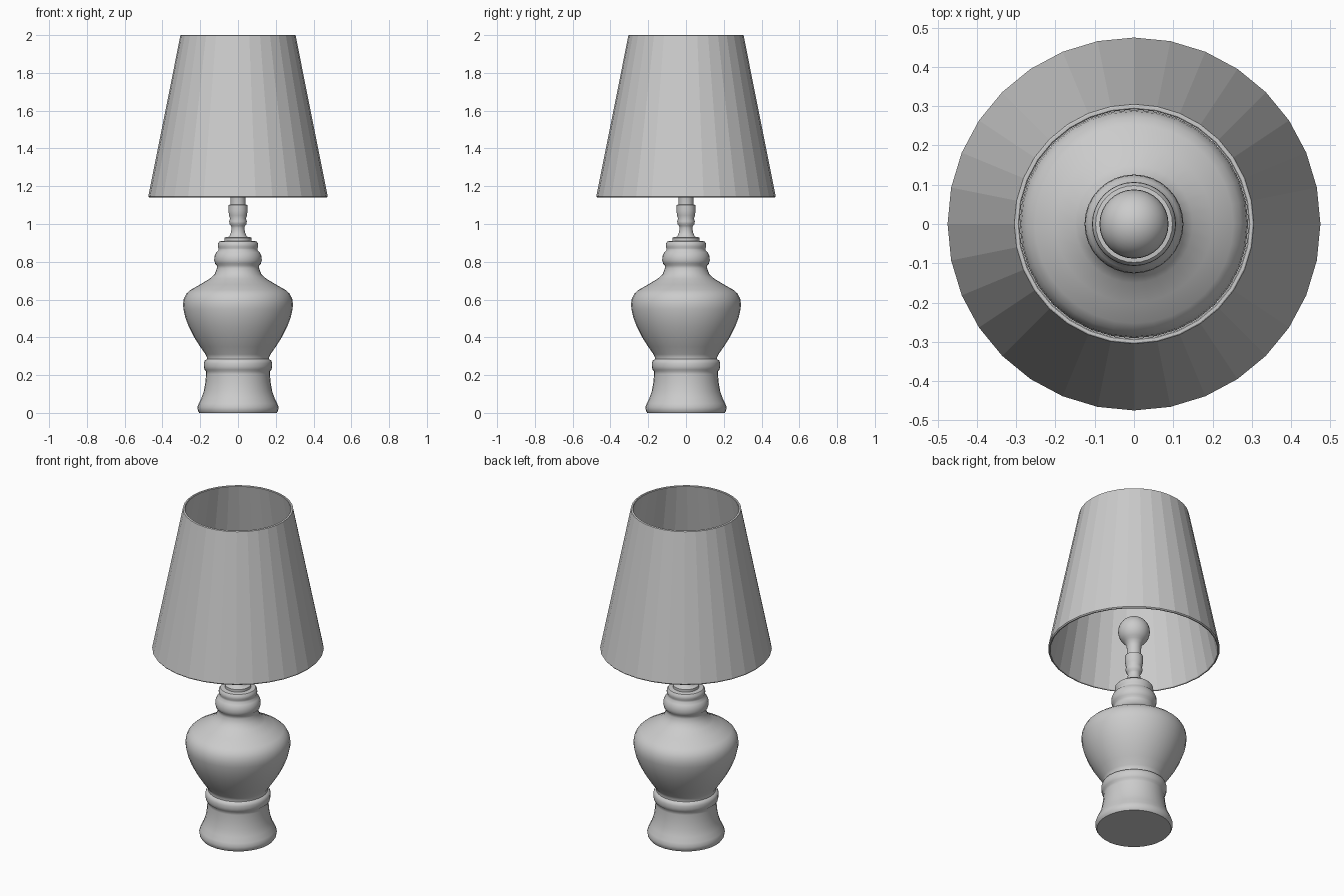
import bpy, bmesh, math

if "Cube" in bpy.data.objects:
    bpy.data.objects.remove(bpy.data.objects["Cube"])

SIDES = 32


def lathe(name, profile, smooth=True, closed=False):
    """Spin a list of (radius, z) points around the z axis."""
    bm = bmesh.new()
    rings = []
    for r, z in profile:
        if r == 0:
            rings.append([bm.verts.new((0, 0, z))] * SIDES)
        else:
            rings.append([bm.verts.new((r * math.cos(math.tau * i / SIDES),
                                        r * math.sin(math.tau * i / SIDES), z))
                          for i in range(SIDES)])
    pairs = list(zip(rings, rings[1:]))
    if closed:
        pairs.append((rings[-1], rings[0]))
    for a, b in pairs:
        for i in range(SIDES):
            j = (i + 1) % SIDES
            bm.faces.new(list(dict.fromkeys((a[i], a[j], b[j], b[i]))))
    bmesh.ops.recalc_face_normals(bm, faces=bm.faces)
    mesh = bpy.data.meshes.new(name)
    bm.to_mesh(mesh)
    bm.free()
    obj = bpy.data.objects.new(name, mesh)
    bpy.context.collection.objects.link(obj)
    if smooth:
        bpy.ops.object.select_all(action='DESELECT')
        obj.select_set(True)
        bpy.context.view_layer.objects.active = obj
        bpy.ops.object.shade_smooth_by_angle(angle=math.radians(45))
    return obj


# Flared foot with a rounded collar, running into the vase and its ringed neck
lathe("lamp_body", [
    (0, 0), (.205, 0), (.212, .01), (.215, .03), (.208, .05), (.193, .08),
    (.181, .115), (.173, .16), (.169, .205), (.169, .22), (.177, .228),
    (.181, .245), (.181, .263), (.176, .278), (.165, .284), (.165, .296),
    (.172, .31), (.20, .35), (.232, .40), (.26, .455), (.279, .505),
    (.289, .55), (.291, .575), (.287, .605), (.273, .632), (.253, .65),
    (.20, .68), (.15, .71), (.123, .735), (.112, .765), (.112, .78),
    (.121, .79), (.126, .808), (.124, .83), (.115, .85), (.103, .862),
    (.103, .872), (.107, .882), (.106, .897), (.098, .908), (.072, .911),
    (.072, .926), (.066, .931), (0, .931)])

# Turned stem and socket
lathe("socket_stem", [
    (0, .925), (.06, .925), (.045, .937), (.037, .955), (.034, .98),
    (.037, .99), (.045, 1.0), (.047, 1.015), (.042, 1.03), (.048, 1.045),
    (.050, 1.07), (.049, 1.10), (.040, 1.104), (0, 1.104)])

# Light bulb: straight neck blending into a ball
ball = [(.088 * math.sin(math.radians(a)), 1.256 - .088 * math.cos(math.radians(a)))
        for a in range(40, 180, 10)]
lathe("bulb", [(0, 1.10), (.040, 1.10), (.040, 1.15), (.044, 1.172)] + ball + [(0, 1.344)])

# Faceted conical shade with a thin wall, open at both ends
lathe("shade", [(.470, 1.14), (.475, 1.146), (.305, 1.998), (.302, 2.0),
                (.295, 2.0), (.292, 1.997), (.461, 1.146), (.464, 1.14)],
      smooth=False, closed=True)
